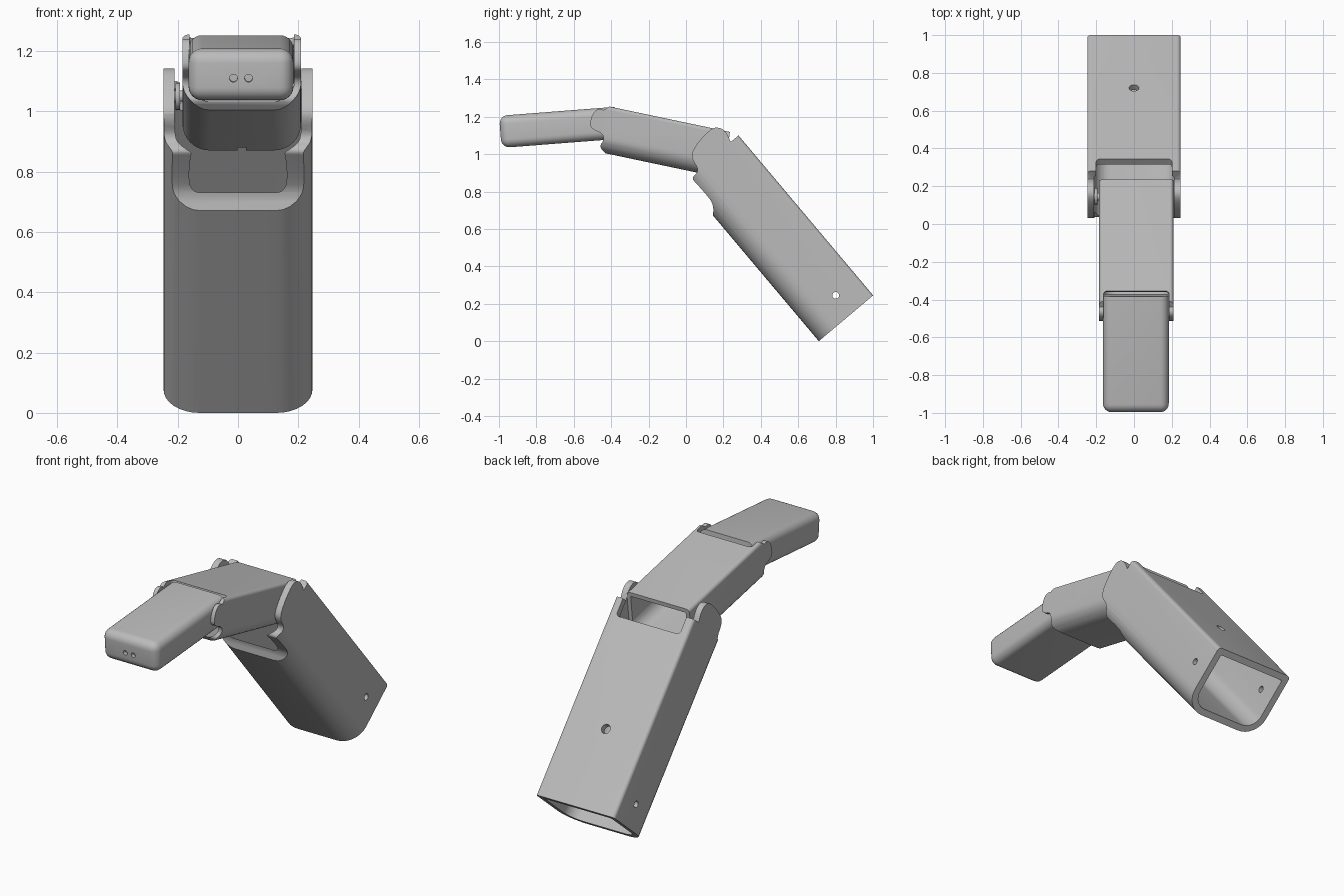
import bpy, bmesh
from math import sin, cos, pi
from mathutils import Vector

if "Cube" in bpy.data.objects:
    bpy.data.objects.remove(bpy.data.objects["Cube"])

grey = bpy.data.materials.new("plain grey")
grey.use_nodes = True
grey.diffuse_color = (0.5, 0.5, 0.5, 1)
grey.node_tree.nodes["Principled BSDF"].inputs["Base Color"].default_value = (0.5, 0.5, 0.5, 1)


class Frame:
    """Segment space: x across, u toward the fingertip, v from palm side to back."""
    def __init__(self, cx, y, z, dy, dz):
        self.o = Vector((cx, y, z))
        self.d = Vector((0, dy, dz)).normalized()
        self.n = Vector((0, self.d.z, -self.d.y))
        if self.n.z < 0:
            self.n.negate()

    def place(self, x, u, v):
        return self.o + Vector((x, 0, 0)) + self.d * u + self.n * v


def prism(name, frame, ring, axis, a, b):
    """Extrude a 2D ring from a to b along the named axis of the frame."""
    order = {"x": lambda p, t: (t, p[0], p[1]),
             "u": lambda p, t: (p[0], t, p[1]),
             "v": lambda p, t: (p[0], p[1], t)}[axis]
    bm = bmesh.new()
    ends = [[bm.verts.new(frame.place(*order(p, t))) for p in ring] for t in (a, b)]
    for e in ends:
        bm.faces.new(e)
    for i in range(len(ring)):
        j = (i + 1) % len(ring)
        bm.faces.new((ends[0][i], ends[0][j], ends[1][j], ends[1][i]))
    bmesh.ops.recalc_face_normals(bm, faces=bm.faces)
    mesh = bpy.data.meshes.new(name)
    bm.to_mesh(mesh)
    bm.free()
    mesh.materials.append(grey)
    ob = bpy.data.objects.new(name, mesh)
    bpy.context.collection.objects.link(ob)
    return ob


def rounded(half, low, high, r_low, r_high, steps=8):
    """Rectangle with separate corner radii at its low and high sides."""
    pts = []
    for sx, sv, q in ((1, 1, 0), (-1, 1, 1), (-1, -1, 2), (1, -1, 3)):
        r = r_high if sv > 0 else r_low
        cx, cv = sx * (half - r), (high - r if sv > 0 else low + r)
        for k in range(steps + 1):
            t = (q + k / steps) * pi / 2
            pts.append((cx + r * cos(t), cv + r * sin(t)))
    return pts


def circle(a, b, r, n=20):
    return [(a + r * cos(2 * pi * k / n), b + r * sin(2 * pi * k / n)) for k in range(n)]


def soften(pts, times=2):
    """Corner cutting on an open outline."""
    for _ in range(times):
        out = [pts[0]]
        for p, q in zip(pts, pts[1:]):
            out += [tuple(p[i] * (1 - t) + q[i] * t for i in (0, 1)) for t in (0.25, 0.75)]
        pts = out + [pts[-1]]
    return pts


def carve(ob, cutters):
    """Apply (operation, cutter) booleans and drop the cutters."""
    for op, c in cutters:
        m = ob.modifiers.new("cut", "BOOLEAN")
        m.operation, m.object, m.solver = op, c, "EXACT"
        c.hide_render = True
    deps = bpy.context.evaluated_depsgraph_get()
    mesh = bpy.data.meshes.new_from_object(ob.evaluated_get(deps))
    ob.modifiers.clear()
    ob.data = mesh
    for _, c in cutters:
        bpy.data.objects.remove(c)


def smooth(ob):
    bpy.ops.object.select_all(action="DESELECT")
    ob.select_set(True)
    bpy.context.view_layer.objects.active = ob
    bpy.ops.object.shade_smooth_by_angle(angle=0.6)


def segment(name, frame, half, depth, wall, radius, outline, notch_half, notch_u, extra):
    """Hollow tube trimmed to a side outline, with a notch in the back wall."""
    ob = prism(name, frame, rounded(half, 0, depth, radius, 0.02), "u", -0.1, 1.4)
    inner = rounded(half - wall, wall, depth - wall, radius - wall, 0.008)
    notch = rounded(notch_half, notch_u, 1.5, 0.02, 0.02)
    carve(ob, [("DIFFERENCE", prism("bore", frame, inner, "u", -0.2, 1.5)),
               ("INTERSECT", prism("trim", frame, outline, "x", -0.5, 0.5)),
               ("DIFFERENCE", prism("notch", frame, notch, "v", depth - wall - 0.02, depth + 0.1))]
          + [("DIFFERENCE", c) for c in extra])
    smooth(ob)


# Base segment
base = Frame(0, 0.71, 0, -0.644, 0.765)
ear = soften([(1.12, 0.326), (1.165, 0.34), (1.21, 0.335), (1.24, 0.30), (1.235, 0.22),
              (1.215, 0.14), (1.185, 0.108), (1.11, 0.10), (1.105, 0.04), (1.07, 0.042),
              (0.97, 0.045), (0.92, 0.038), (0.877, 0)])
segment("base_segment", base, 0.247, 0.38, 0.036, 0.12,
        [(0, -0.05), (0, 0.45), (1.118, 0.45), (1.118, 0.33)] + ear + [(0.877, -0.05)],
        0.2, 1.02,
        [prism("side_hole", base, circle(0.129, 0.227, 0.018), "x", -0.5, 0.5),
         prism("back_hole", base, circle(0, 0.435, 0.026), "v", 0.3, 0.5)])

# Middle segment
mid = Frame(0.0125, 0.179, 0.876, -0.9786, 0.2064)
ear = soften([(0.68, 0.224), (0.712, 0.225), (0.735, 0.195), (0.738, 0.125), (0.705, 0.108),
              (0.662, 0.102), (0.645, 0.07), (0.663, 0.028), (0.623, 0)])
segment("middle_segment", mid, 0.197, 0.249, 0.023, 0.09,
        [(-0.03, -0.05), (0, 0.3), (0.654, 0.3), (0.654, 0.249)] + ear + [(0.623, -0.05)],
        0.174, 0.598,
        [prism("slot", mid, rounded(0.014, -0.1, 0.02, 0.003, 0.003), "v", -0.1, 0.05)])

# Fingertip: rounded block with two small sockets in its front
tip = Frame(0.01, -0.37, 1.081, -0.997, -0.077)
tip_length = 0.618
fingertip = prism("fingertip", tip, [(-0.174, 0), (0.174, 0), (0.174, 0.172), (-0.174, 0.172)],
                  "u", 0, tip_length)
bm = bmesh.new()
bm.from_mesh(fingertip.data)
edges = [e for e in bm.edges if any((v.co - tip.o).dot(tip.d) > 0.1 for v in e.verts)]
bmesh.ops.bevel(bm, geom=edges, offset=0.045, segments=6, profile=0.5, affect="EDGES")
bm.to_mesh(fingertip.data)
bm.free()
carve(fingertip, [("DIFFERENCE", prism("socket", tip, circle(x, 0.077, 0.013), "u",
                                       tip_length - 0.02, tip_length + 0.1))
                  for x in (-0.025, 0.025)])
smooth(fingertip)

# Knuckle pin and spacer in the gap beside the middle segment
for name, r, a, b in (("knuckle_pin", 0.02, -0.225, -0.165), ("knuckle_spacer", 0.045, -0.208, -0.192)):
    smooth(prism(name, Frame(0, 0, 0, -1, 0), circle(-0.145, 1.05, r, 24), "x", a, b))
